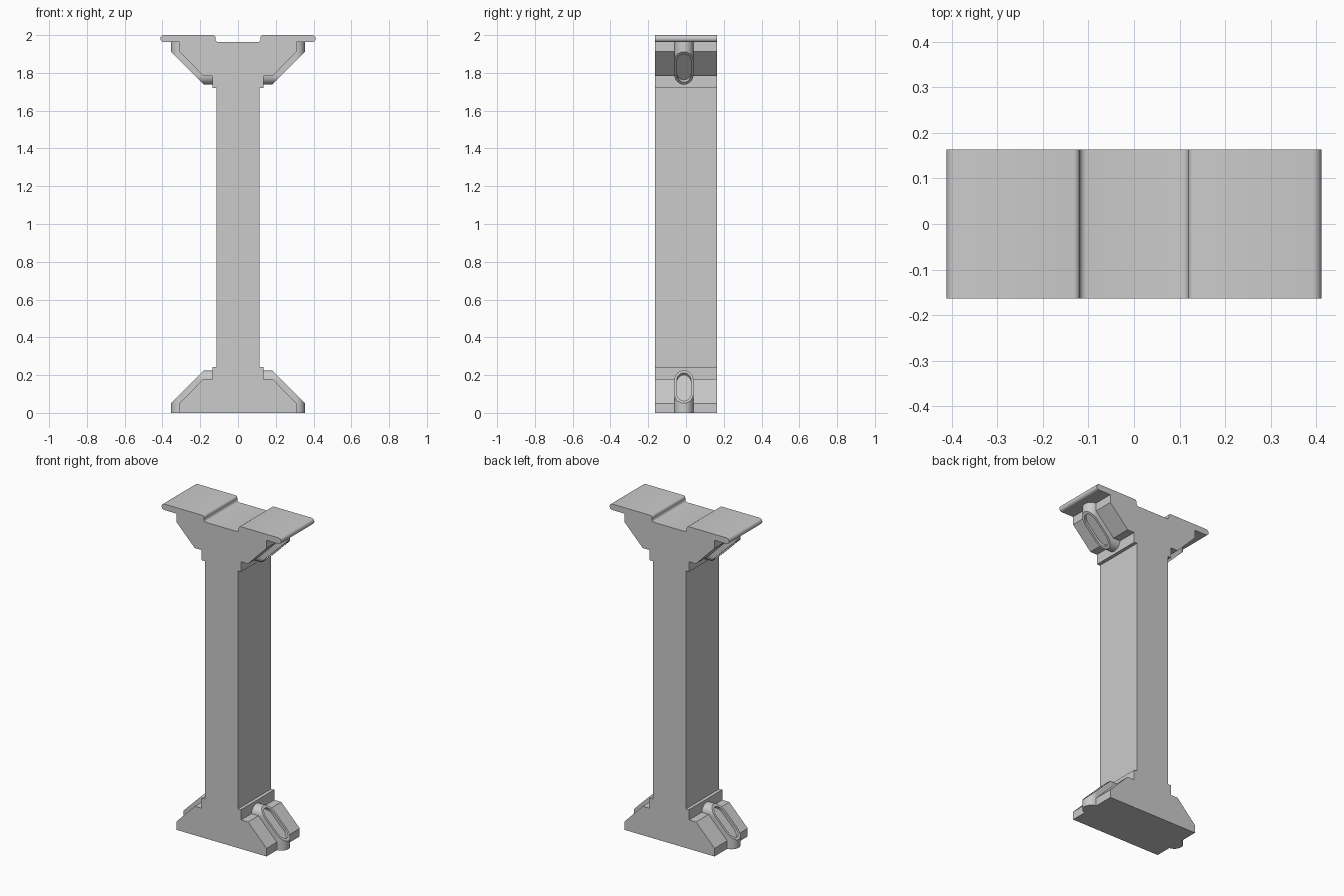
import bpy, bmesh, math
from mathutils import Vector

cube = bpy.data.objects.get("Cube")
if cube:
    bpy.data.objects.remove(cube, do_unlink=True)

HALF_DEPTH = 0.163
SEAT = 1.963          # underside of the top plate, where the upper foot is mirrored
LUG_Y, LUG_R = -0.011, 0.05
SLOPE = 0.406         # sloped lug face: x + z = SLOPE

steel = bpy.data.materials.new("grey_steel")
steel.use_nodes = True
grey = (0.6, 0.6, 0.6, 1)
steel.diffuse_color = grey
steel.node_tree.nodes["Principled BSDF"].inputs["Base Color"].default_value = grey


def finish(name, bm):
    bmesh.ops.recalc_face_normals(bm, faces=bm.faces)
    mesh = bpy.data.meshes.new(name)
    bm.to_mesh(mesh)
    bm.free()
    mesh.materials.append(steel)
    obj = bpy.data.objects.new(name, mesh)
    bpy.context.collection.objects.link(obj)
    bpy.ops.object.select_all(action="DESELECT")
    bpy.context.view_layer.objects.active = obj
    obj.select_set(True)
    bpy.ops.object.shade_smooth_by_angle(angle=math.radians(30))
    return obj


def fillet(cx, cz, r, start, end, steps=4):
    angles = [math.radians(start + (end - start) * i / steps) for i in range(steps + 1)]
    return [(cx + r * math.cos(a), cz + r * math.sin(a)) for a in angles]


# Column: half outline from the base up to the grooved top, mirrored and extruded
foot = [(0.31, 0), (0.31, 0.05), (0.183, 0.18), (0.135, 0.18), (0.135, 0.243), (0.114, 0.243)]
half = foot + [(x, SEAT - z) for x, z in reversed(foot)]
half += fillet(0.392, 1.9815, 0.0185, -90, 90, 8)
half += fillet(0.132, 1.987, 0.013, 90, 180)
half += fillet(0.104, 1.978, 0.015, 0, -90)
outline = half + [(-x, z) for x, z in reversed(half)]

bm = bmesh.new()
front = bm.faces.new([bm.verts.new((x, -HALF_DEPTH, z)) for x, z in outline])
back = bmesh.ops.extrude_face_region(bm, geom=[front])["geom"]
bmesh.ops.translate(bm, vec=(0, 2 * HALF_DEPTH, 0),
                    verts=[v for v in back if isinstance(v, bmesh.types.BMVert)])
finish("column", bm)


# Slotted lug: rounded sloped face, upper half runs back level, lower half runs straight down
def slot_ring(r, depth):
    upper, lower = [], []
    for i in range(17):
        a = math.pi * i / 16
        y, rise = LUG_Y + r * math.cos(a), r * math.sin(a)
        z = 0.175 + rise
        upper.append(Vector((SLOPE - z, y, z)))
        x = 0.305 + rise
        lower.append(Vector((x, 2 * LUG_Y - y, SLOPE - x)))
    push = Vector((-1, 0, -1)).normalized() * depth
    return [p + push for p in upper + lower]


def add_lug(name, side, top):
    bm = bmesh.new()
    outer = slot_ring(LUG_R, 0)
    root = [Vector((0.125, p.y, p.z)) if i < 17 else Vector((p.x, p.y, 0))
            for i, p in enumerate(outer)]
    rings = [root, outer, slot_ring(LUG_R - 0.013, 0), slot_ring(LUG_R - 0.013, 0.017)]
    rings = [[bm.verts.new(p) for p in ring] for ring in rings]
    n = len(outer)
    for a, b in zip(rings, rings[1:]):
        for i in range(n):
            j = (i + 1) % n
            bm.faces.new((a[i], a[j], b[j], b[i]))
    bm.faces.new(rings[-1])
    # close the hidden root: level end, flat base
    bm.faces.new(rings[0][:17])
    bm.faces.new(rings[0][17:])
    bm.faces.new((rings[0][0], rings[0][16], rings[0][17], rings[0][-1]))
    for v in bm.verts:
        v.co.x *= side
        if top:
            v.co.z = SEAT - v.co.z
    finish(name, bm)


for side, label in ((1, "left"), (-1, "right")):
    add_lug("lower_lug_" + label, side, False)
    add_lug("upper_lug_" + label, side, True)
